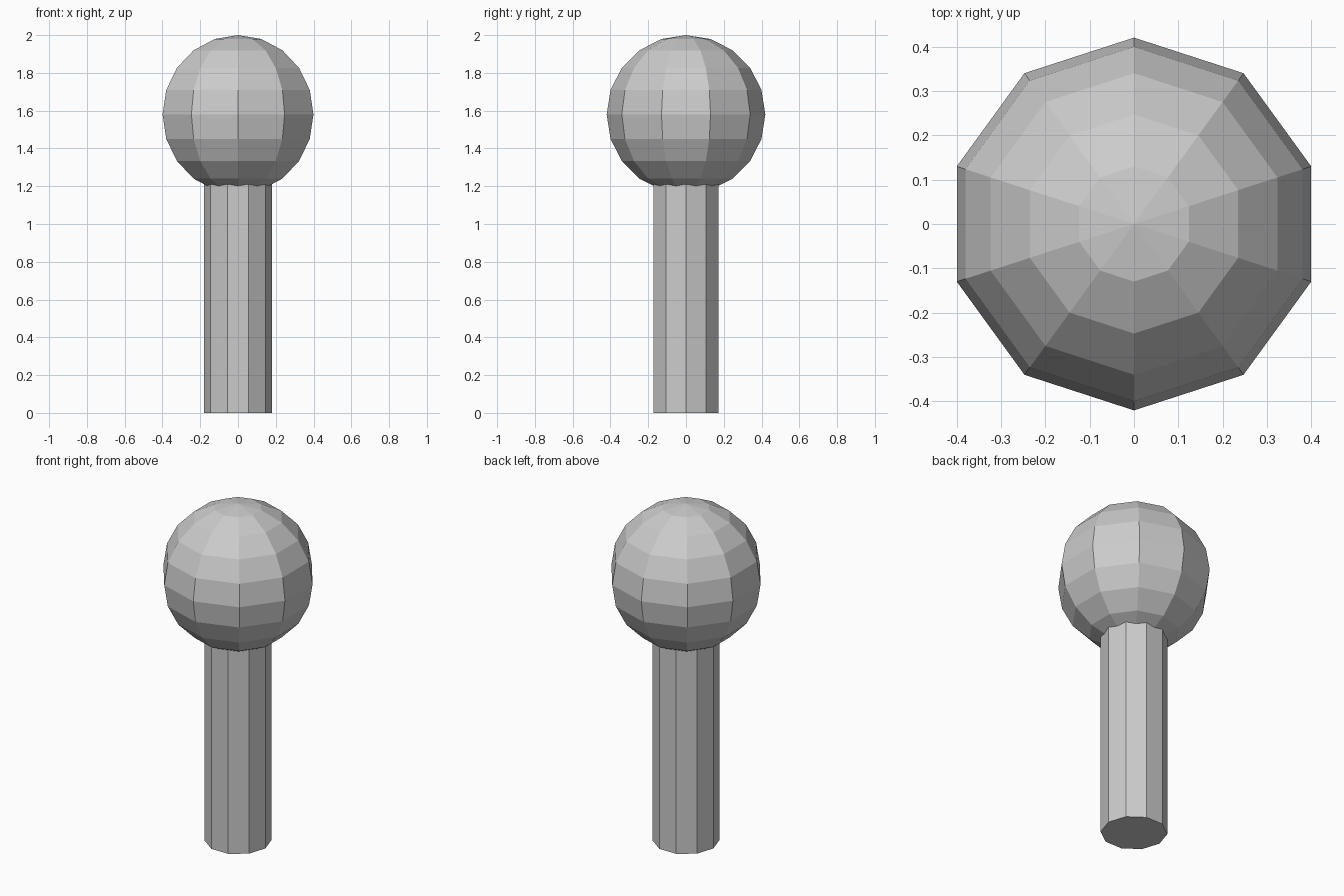
import bpy

if "Cube" in bpy.data.objects:
    bpy.data.objects.remove(bpy.data.objects["Cube"])

SIDES = 10
HEAD_RADIUS = 0.42
HEIGHT = 2.0
STEM_RADIUS = 0.18
STEM_HEIGHT = 1.21

# Straight ten-sided stem, turned so a corner points along +x
bpy.ops.mesh.primitive_cylinder_add(
    vertices=SIDES, radius=STEM_RADIUS, depth=STEM_HEIGHT,
    location=(0, 0, STEM_HEIGHT / 2), rotation=(0, 0, 1.5707963))
bpy.context.object.name = "stem"

# Faceted ball resting on the stem, slightly sunk over its top
bpy.ops.mesh.primitive_uv_sphere_add(
    segments=SIDES, ring_count=SIDES, radius=HEAD_RADIUS,
    location=(0, 0, HEIGHT - HEAD_RADIUS))
bpy.context.object.name = "ball_head"

# Flat low-poly facets on both parts
for name in ("stem", "ball_head"):
    for face in bpy.data.objects[name].data.polygons:
        face.use_smooth = False
